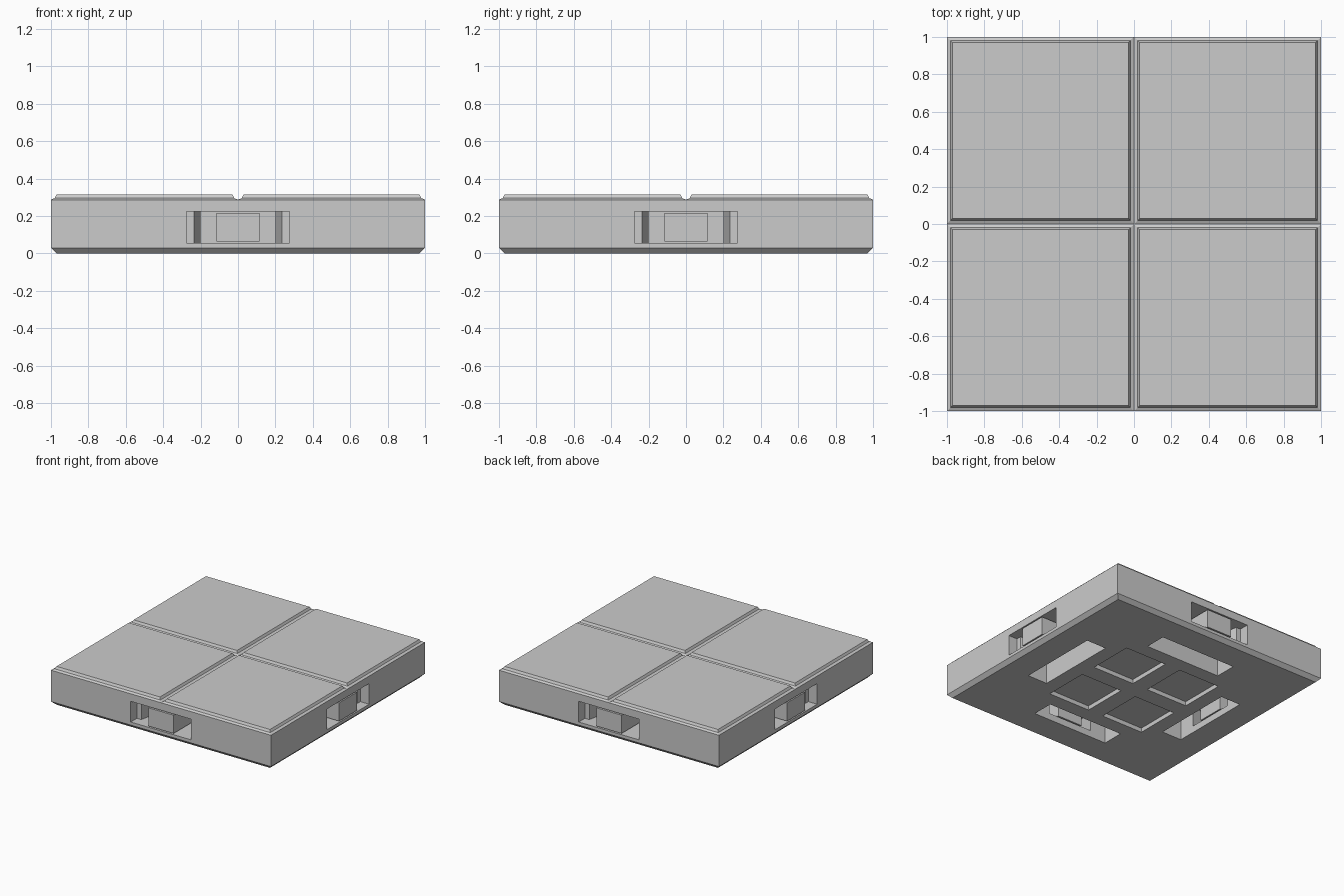
import bpy, bmesh
from math import pi
from mathutils import Matrix, Vector

if "Cube" in bpy.data.objects:
    bpy.data.objects.remove(bpy.data.objects["Cube"], do_unlink=True)

GREY = (0.6, 0.6, 0.6, 1.0)
grey = bpy.data.materials.new("plain grey")
grey.use_nodes = True
grey.diffuse_color = GREY
grey.node_tree.nodes["Principled BSDF"].inputs["Base Color"].default_value = GREY


def make_object(name, bm):
    bmesh.ops.recalc_face_normals(bm, faces=bm.faces[:])
    mesh = bpy.data.meshes.new(name)
    bm.to_mesh(mesh)
    bm.free()
    mesh.materials.append(grey)
    obj = bpy.data.objects.new(name, mesh)
    bpy.context.collection.objects.link(obj)
    return obj


def prism(name, outline, z0, z1, angle=0.0):
    """Extrude a plan outline upwards and turn it about the tile centre."""
    bm = bmesh.new()
    face = bm.faces.new([bm.verts.new((x, y, z0)) for x, y in outline])
    top = bmesh.ops.extrude_face_region(bm, geom=[face], use_keep_orig=True)["geom"]
    verts = [v for v in top if isinstance(v, bmesh.types.BMVert)]
    bmesh.ops.translate(bm, verts=verts, vec=(0, 0, z1 - z0))
    bmesh.ops.rotate(bm, verts=bm.verts[:], cent=(0, 0, 0), matrix=Matrix.Rotation(angle, 3, "Z"))
    return make_object(name, bm)


def mirrored(half):
    return half + [(-x, y) for x, y in reversed(half)]


def rectangle(x0, x1, y0, y1):
    return [(x0, y0), (x1, y0), (x1, y1), (x0, y1)]


# Tile body: block with a chamfered foot, split into four paving squares
EDGE_Z, FOOT_Z = 0.287, 0.03
bm = bmesh.new()
bmesh.ops.create_cube(bm, size=2)
for v in bm.verts:
    v.co.z = EDGE_Z if v.co.z > 0 else 0
for co, no in (((0, 0, 0), (1, 0, 0)), ((0, 0, 0), (0, 1, 0)), ((0, 0, FOOT_Z), (0, 0, 1))):
    bmesh.ops.bisect_plane(bm, geom=bm.verts[:] + bm.edges[:] + bm.faces[:],
                           plane_co=Vector(co), plane_no=Vector(no))
for v in bm.verts:
    if v.co.z < 0.001:
        v.co.x *= 0.97
        v.co.y *= 0.97

# Raised paving squares: shallow groove slope, then a steep rim
bm.normal_update()
paving = [f for f in bm.faces if f.normal.z > 0.9]
for width, rise in ((0.02, 0.009), (0.01, 0.019)):
    bmesh.ops.inset_individual(bm, faces=paving, thickness=width, depth=rise, use_even_offset=True)
body = make_object("tile_body", bm)

# Connector bays on all four sides
BAY_LOW, BAY_HIGH = 0.055, 0.225
entry = mirrored([(0.275, 1.05), (0.275, 0.92), (0.235, 0.92), (0.2, 0.75), (0.2, 0.66)])
cutters = []
for i in range(4):
    turn = i * pi / 2
    cutters.append(prism("slot_cutter", rectangle(-0.345, 0.345, 0.57, 0.75), -0.1, BAY_HIGH, turn))
    cutters.append(prism("entry_cutter", entry, BAY_LOW, BAY_HIGH, turn))
    # Square recess in the underside
    cutters.append(prism("recess_cutter", rectangle(0.07, 0.45, 0.07, 0.45), -0.1, 0.035, turn))
    # Support block standing in the middle of each bay
    prism("bay_block", rectangle(-0.115, 0.115, 0.75, 1.0), 0.065, 0.215, turn)

bpy.context.view_layer.objects.active = body
for cutter in cutters:
    cutter.hide_render = True
    cut = body.modifiers.new("cut", "BOOLEAN")
    cut.operation = "DIFFERENCE"
    cut.solver = "EXACT"
    cut.object = cutter
    bpy.ops.object.modifier_apply(modifier=cut.name)
    bpy.data.objects.remove(cutter, do_unlink=True)
